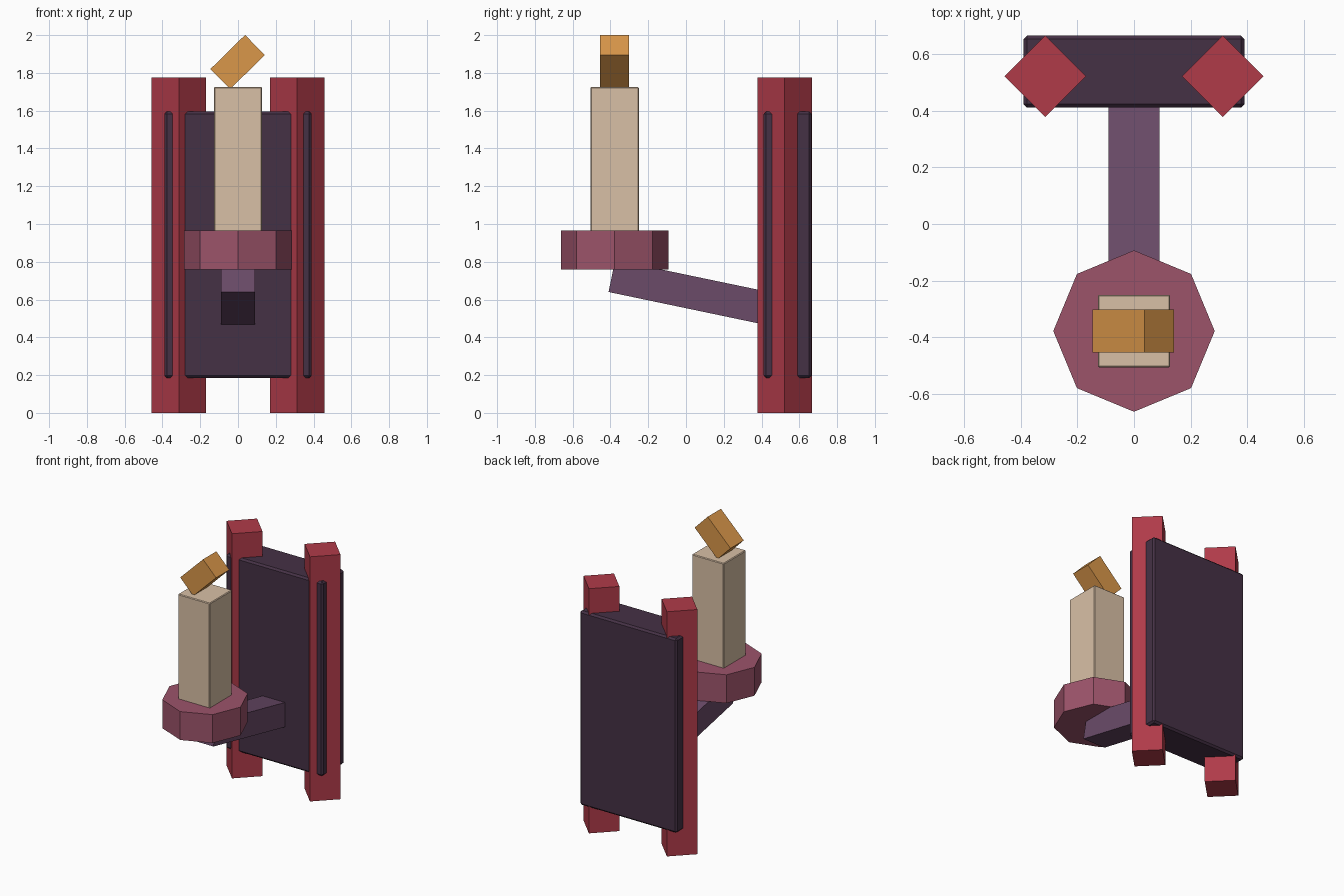
import bpy, bmesh, math
from mathutils import Matrix

if "Cube" in bpy.data.objects:
    bpy.data.objects.remove(bpy.data.objects["Cube"])


def material(name, rgb):
    """Flat material from an sRGB 0-255 colour."""
    m = bpy.data.materials.new(name)
    lin = [((c / 255 + 0.055) / 1.055) ** 2.4 for c in rgb]
    m.diffuse_color = (*lin, 1)
    m.use_nodes = True
    m.node_tree.nodes["Principled BSDF"].inputs["Base Color"].default_value = m.diffuse_color
    return m


RED = material("red_post", (176, 59, 73))
DARK = material("dark_board", (69, 49, 69))
PLUM = material("plum_arm", (107, 75, 105))
ROSE = material("rose_cup", (156, 83, 106))
CREAM = material("cream_wax", (217, 192, 166))
AMBER = material("amber_flame", (218, 151, 74))


def add_object(name, bm, mat):
    bmesh.ops.recalc_face_normals(bm, faces=bm.faces)
    me = bpy.data.meshes.new(name)
    bm.to_mesh(me)
    bm.free()
    me.materials.append(mat)
    ob = bpy.data.objects.new(name, me)
    bpy.context.collection.objects.link(ob)
    return ob


def box(name, centre, size, mat, rot=None, bevel=0):
    bm = bmesh.new()
    bmesh.ops.create_cube(bm, size=1)
    bmesh.ops.transform(bm, matrix=Matrix.Diagonal((*size, 1)), verts=bm.verts)
    if bevel:
        bmesh.ops.bevel(bm, geom=bm.edges[:], offset=bevel, segments=1, affect='EDGES')
    m = Matrix.Translation(centre) @ (Matrix.Rotation(*rot) if rot else Matrix())
    bmesh.ops.transform(bm, matrix=m, verts=bm.verts)
    return add_object(name, bm, mat)


def prism(name, x, y, z0, z1, radius, sides, mat):
    bm = bmesh.new()
    ring = [bm.verts.new((x + radius * math.cos(math.tau * i / sides),
                          y + radius * math.sin(math.tau * i / sides), z0))
            for i in range(sides)]
    face = bm.faces.new(ring)
    out = bmesh.ops.extrude_face_region(bm, geom=[face])
    top = [g for g in out["geom"] if isinstance(g, bmesh.types.BMVert)]
    bmesh.ops.translate(bm, verts=top, vec=(0, 0, z1 - z0))
    if not any(f.calc_center_median().z < z0 + 1e-5 for f in bm.faces):
        bm.faces.new(ring)
    return add_object(name, bm, mat)


# Wall board and the two posts turned 45 degrees through it
box("back_board", (0, 0.538, 0.89), (0.78, 0.255, 1.41), DARK, bevel=0.013)
for side, name in ((-1, "left_post"), (1, "right_post")):
    prism(name, side * 0.313, 0.522, 0, 1.775, 0.144, 4, RED)

# Sloping arm: side profile in y-z, extruded across x
bm = bmesh.new()
profile = [(-0.41, 0.64), (-0.375, 0.81), (0.45, 0.638), (0.45, 0.46)]
face = bm.faces.new([bm.verts.new((-0.09, y, z)) for y, z in profile])
base = list(face.verts)
out = bmesh.ops.extrude_face_region(bm, geom=[face])
bmesh.ops.translate(bm, vec=(0.18, 0, 0),
                    verts=[g for g in out["geom"] if isinstance(g, bmesh.types.BMVert)])
if not any(f.calc_center_median().x < -0.089 for f in bm.faces):
    bm.faces.new(base)
add_object("support_arm", bm, PLUM)

# Octagonal cup, square wax block and tilted flame
prism("cup", 0, -0.378, 0.76, 0.966, 0.285, 8, ROSE)
box("wax_block", (0, -0.378, 1.335), (0.256, 0.256, 0.78), CREAM, bevel=0.005)
box("flame", (-0.002, -0.378, 1.8575), (0.257, 0.152, 0.149), AMBER,
    rot=(math.radians(-44.5), 4, 'Y'))
